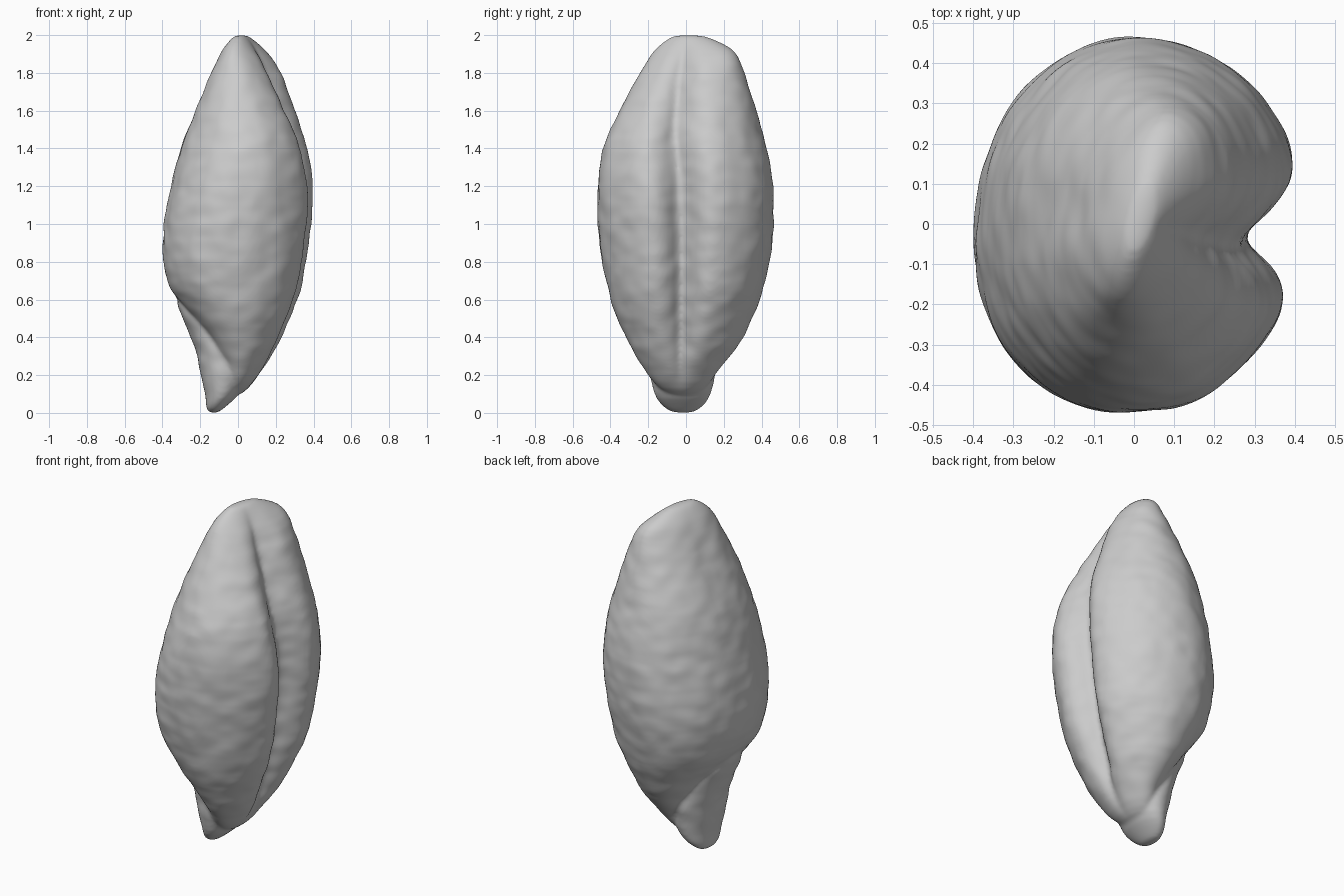
import bpy, bmesh, math
from mathutils import Vector, noise

cube = bpy.data.objects.get("Cube")
if cube:
    bpy.data.objects.remove(cube)

husk = bpy.data.materials.new("grain grey")
husk.use_nodes = True
GREY = (0.6, 0.6, 0.6, 1)
husk.diffuse_color = GREY
husk.node_tree.nodes["Principled BSDF"].inputs["Base Color"].default_value = GREY


def bell(t, width):
    return math.exp(-(t / width) ** 2)


def clamp(*values):
    return max(0, min(1, *values))


def kernel_shape(z, c, s, rx, ry):
    """Offset of a kernel point from its plain oval ring."""
    dx = dy = 0
    upper = max(0, z - 1.2)
    # the tip is skewed towards the back cheek
    dx += 0.22 * clamp((z - 1.5) / 0.4) * ry * s
    if c > 0:
        # fuller cheeks, with a wide valley and a sharp crease between
        fade = clamp((z - 0.1) / 0.25, (2.0 - z) / 0.12)
        t = s + 0.05 + 0.3 * upper
        valley = 0.3 * bell(t, 0.23 + 0.12 * upper) + 0.14 * bell(t, 0.07)
        dx += rx * c * fade * (0.09 + 0.04 * s - valley)
    else:
        # hollow around the germ, and a faint dent below the tip
        dx += 0.22 * rx * c * c * bell(z - 0.42, 0.15)
        dx += 0.02 * bell(z - 1.65, 0.18) * bell(s - 0.05, 0.22)
        if s < 0:
            # fuller front shoulder of the rounded side
            full = 0.11 * c * s * clamp((z - 0.4) / 0.3, (1.4 - z) / 0.3)
            dx += rx * c * full
            dy += ry * s * full
    return dx, dy


def loft(name, stations, shape=None, sides=72):
    """Skin oval rings; each station is z, x min, x max, y min, y max."""
    bm = bmesh.new()
    rings = []
    for z, x0, x1, y0, y1 in stations:
        cx, rx, cy, ry = (x0 + x1) / 2, (x1 - x0) / 2, (y0 + y1) / 2, (y1 - y0) / 2
        ring = []
        for i in range(sides):
            a = math.tau * i / sides
            c, s = math.cos(a), math.sin(a)
            dx, dy = shape(z, c, s, rx, ry) if shape else (0, 0)
            ring.append(bm.verts.new((cx + rx * c + dx, cy + ry * s + dy, z)))
        rings.append(ring)
    for a, b in zip(rings, rings[1:]):
        for i in range(sides):
            j = (i + 1) % sides
            bm.faces.new((a[i], a[j], b[j], b[i]))
    bm.faces.new(rings[0][::-1])
    bm.faces.new(rings[-1])
    mesh = bpy.data.meshes.new(name)
    bm.to_mesh(mesh)
    bm.free()
    obj = bpy.data.objects.new(name, mesh)
    bpy.context.collection.objects.link(obj)
    mod = obj.modifiers.new("round", 'SUBSURF')
    mod.levels = 1
    return obj


# Main kernel with its lengthwise crease on the +x side
kernel = loft("kernel", [
    (0.09, -0.06, 0.0, -0.08, 0.05),
    (0.12, -0.08, 0.05, -0.14, 0.10),
    (0.20, -0.09, 0.115, -0.20, 0.15),
    (0.30, -0.14, 0.175, -0.265, 0.235),
    (0.40, -0.21, 0.225, -0.32, 0.305),
    (0.50, -0.28, 0.27, -0.365, 0.35),
    (0.60, -0.34, 0.31, -0.40, 0.395),
    (0.68, -0.378, 0.335, -0.42, 0.415),
    (0.80, -0.40, 0.355, -0.445, 0.445),
    (1.00, -0.395, 0.385, -0.468, 0.468),
    (1.20, -0.355, 0.395, -0.475, 0.465),
    (1.40, -0.31, 0.362, -0.443, 0.43),
    (1.50, -0.275, 0.328, -0.403, 0.405),
    (1.60, -0.235, 0.288, -0.355, 0.375),
    (1.80, -0.135, 0.215, -0.245, 0.31),
    (1.90, -0.085, 0.15, -0.185, 0.275),
    (1.94, -0.06, 0.11, -0.15, 0.23),
    (1.985, -0.028, 0.065, -0.09, 0.13),
    (2.00, -0.005, 0.04, -0.055, 0.08),
], kernel_shape)

# Germ: the leaning nub tucked under the lower back of the kernel
germ = loft("germ", [
    (0.00, -0.15, -0.11, -0.06, 0.03),
    (0.015, -0.165, -0.085, -0.10, 0.065),
    (0.05, -0.172, -0.045, -0.14, 0.105),
    (0.10, -0.17, 0.015, -0.17, 0.135),
    (0.20, -0.20, 0.06, -0.195, 0.155),
    (0.30, -0.215, 0.06, -0.205, 0.18),
    (0.40, -0.245, 0.0, -0.20, 0.17),
    (0.52, -0.30, -0.1, -0.17, 0.14),
    (0.62, -0.345, -0.2, -0.12, 0.09),
], sides=40)

# Fuse both into one soft skin
bpy.ops.object.select_all(action='DESELECT')
for obj in (kernel, germ):
    obj.select_set(True)
bpy.context.view_layer.objects.active = kernel
bpy.ops.object.convert(target='MESH')
bpy.ops.object.join()
remesh = kernel.modifiers.new("fuse", 'REMESH')
remesh.mode = 'VOXEL'
remesh.voxel_size = 0.011
soften = kernel.modifiers.new("soften", 'SMOOTH')
soften.factor = 0.5
soften.iterations = 5
bpy.ops.object.convert(target='MESH')

# Shallow, uneven wrinkles
moves = []
for v in kernel.data.vertices:
    p = v.co
    broad = noise.noise(p * 5)
    fine = noise.noise(Vector((p.x * 10, p.y * 10, p.z * 13)) + Vector((7, 3, 5)))
    fade = clamp(p.z / 0.3, (2 - p.z) / 0.2)
    moves.append(v.normal * fade * (0.004 * broad + 0.005 * fine))
for v, move in zip(kernel.data.vertices, moves):
    v.co += move
kernel.name = "grain"
kernel.data.materials.clear()
kernel.data.materials.append(husk)
bpy.ops.object.shade_smooth()
